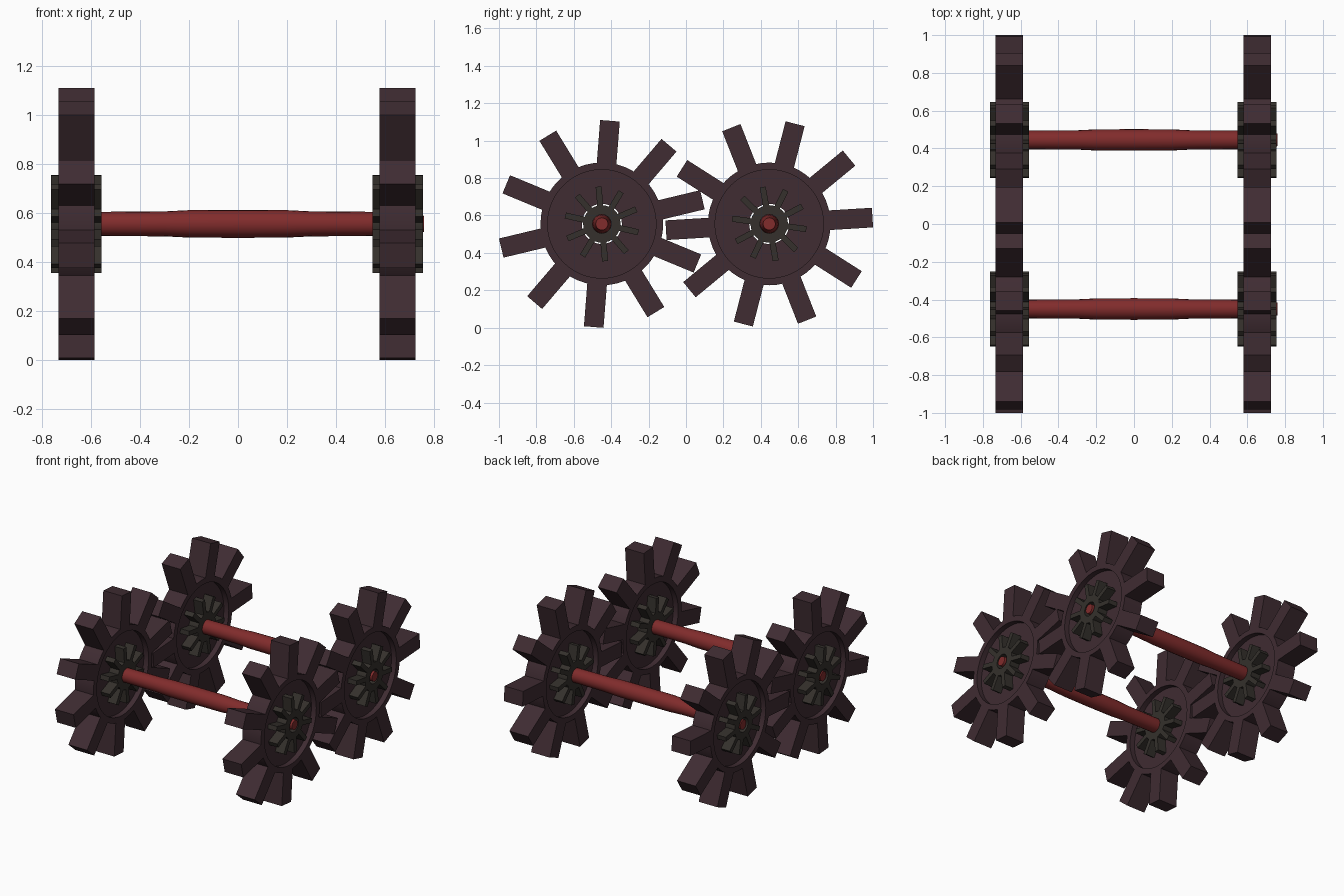
import bpy, bmesh
from math import sin, cos, pi, radians
from mathutils import Matrix, Vector

if "Cube" in bpy.data.objects:
    bpy.data.objects.remove(bpy.data.objects["Cube"])

Z = 0.555  # axle height


def material(name, rgb):
    m = bpy.data.materials.new(name)
    m.diffuse_color = (*rgb, 1)
    m.use_nodes = True
    m.node_tree.nodes["Principled BSDF"].inputs["Base Color"].default_value = m.diffuse_color
    return m


WHEEL = material("wheel_brown", (0.05, 0.025, 0.032))
HUB = material("hub_dark", (0.035, 0.03, 0.025))
RED = material("axle_red", (0.22, 0.025, 0.025))


def lathe(bm, profile, sides, closed):
    """Spin (x, radius) points around the x axis."""
    rings = [[bm.verts.new((x, r * cos(2 * pi * i / sides), r * sin(2 * pi * i / sides)))
              for i in range(sides)] for x, r in profile]
    pairs = list(zip(rings, rings[1:]))
    if closed:
        pairs.append((rings[-1], rings[0]))
    else:
        bm.faces.new(rings[0])
        bm.faces.new(rings[-1])
    for a, b in pairs:
        for i in range(sides):
            j = (i + 1) % sides
            bm.faces.new((a[i], a[j], b[j], b[i]))


def spokes(bm, count, phase, r0, r1, width, half):
    """Radial boxes around the x axis, angle measured from +y."""
    for k in range(count):
        rot = Matrix.Rotation(radians(phase + 360 / count * k), 4, 'X')
        size = Matrix.Diagonal((2 * half, r1 - r0, width, 1))
        move = Matrix.Translation(Vector((0, (r0 + r1) / 2, 0)))
        bmesh.ops.create_cube(bm, size=1, matrix=rot @ move @ size)


def finish(bm, name, mat, loc, smooth=True):
    bmesh.ops.recalc_face_normals(bm, faces=bm.faces)
    me = bpy.data.meshes.new(name)
    bm.to_mesh(me)
    bm.free()
    me.materials.append(mat)
    ob = bpy.data.objects.new(name, me)
    bpy.context.collection.objects.link(ob)
    ob.location = loc
    if smooth:
        bpy.ops.object.select_all(action='DESELECT')
        ob.select_set(True)
        bpy.context.view_layer.objects.active = ob
        bpy.ops.object.shade_smooth_by_angle(angle=radians(30))
    return ob


def wheel(name, loc, phase):
    # rim with recessed web on both sides and an open centre, plus paddles
    bm = bmesh.new()
    h, web = 0.073, 0.035
    lathe(bm, [(-h, 0.328), (h, 0.328), (h, 0.29), (web, 0.29), (web, 0.107),
               (-web, 0.107), (-web, 0.29), (-h, 0.29)], 48, True)
    spokes(bm, 10, phase, 0.315, 0.553, 0.105, h)
    finish(bm, name, WHEEL, loc)


def hub(name, loc, phase):
    # bored sleeve with thin fins
    bm = bmesh.new()
    h = 0.103
    lathe(bm, [(-h, 0.1), (h, 0.1), (h, 0.05), (-h, 0.05)], 32, True)
    spokes(bm, 10, phase, 0.09, 0.2, 0.032, h)
    finish(bm, name, HUB, loc)


def axle(name, loc):
    # thicker middle, narrowed tips
    half = [(0.2, 0.056), (0.3, 0.051), (0.6, 0.049), (0.76, 0.033)]
    prof = [(-x, r) for x, r in reversed(half)] + [(0, 0.057)] + half
    bm = bmesh.new()
    lathe(bm, prof, 20, False)
    finish(bm, name, RED, loc)


# front and back wheel sets
for end, y, wheel_phase, fin_phase in (("front", -0.45, 13.5, 23), ("back", 0.445, 3.5, 28)):
    axle(end + "_axle", (0, y, Z))
    for side, x in (("left", -0.66), ("right", 0.652)):
        wheel(f"{end}_{side}_wheel", (x, y, Z), wheel_phase)
        hub(f"{end}_{side}_hub", (x, y, Z), fin_phase)
